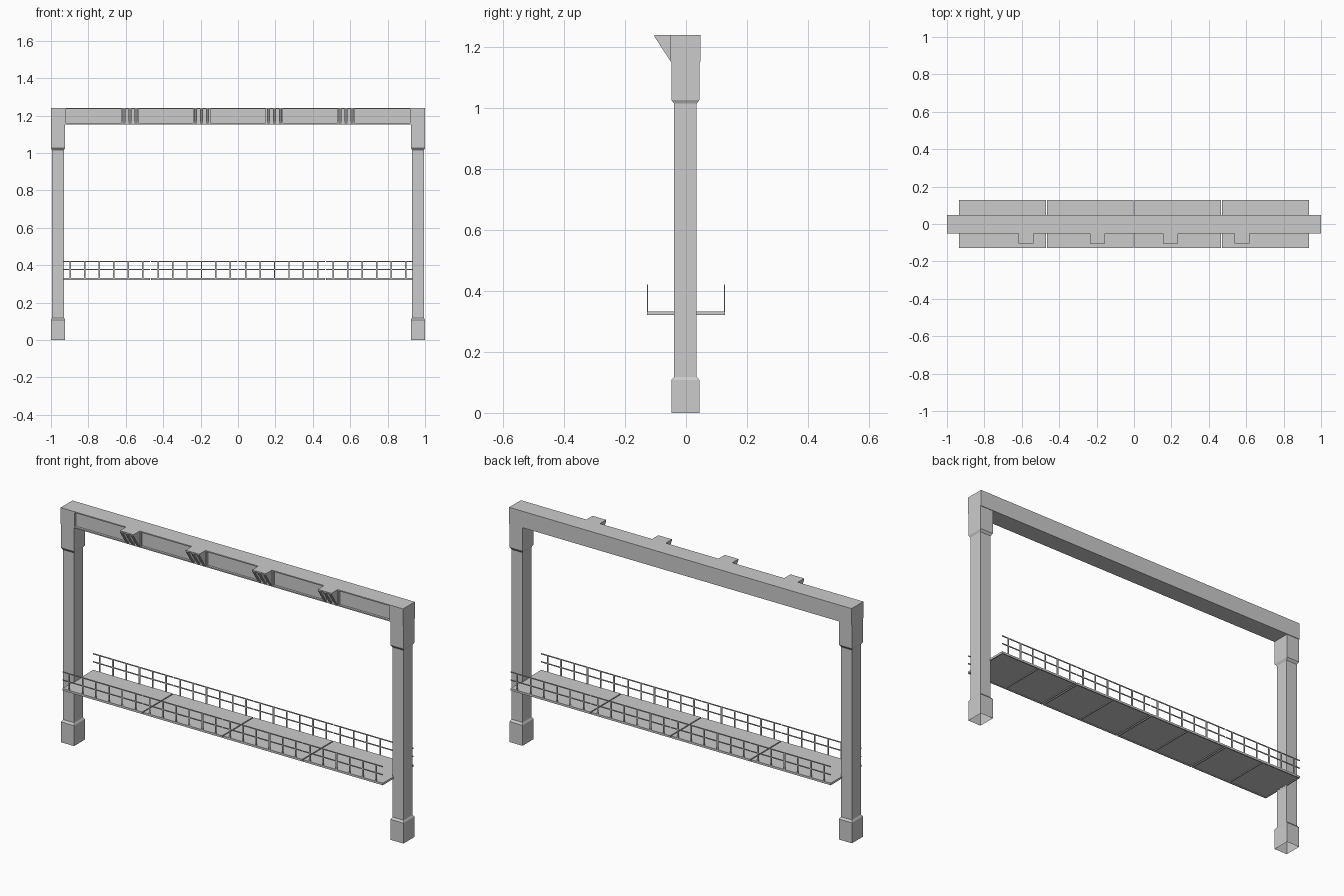
import bpy, bmesh

if "Cube" in bpy.data.objects:
    bpy.data.objects.remove(bpy.data.objects["Cube"])


def finish(name, bm):
    bmesh.ops.recalc_face_normals(bm, faces=bm.faces[:])
    me = bpy.data.meshes.new(name)
    bm.to_mesh(me)
    bm.free()
    ob = bpy.data.objects.new(name, me)
    bpy.context.collection.objects.link(ob)
    return ob


def box(bm, x0, x1, y0, y1, z0, z1):
    vs = bmesh.ops.create_cube(bm, size=1)["verts"]
    for v in vs:
        v.co.x = x0 if v.co.x < 0 else x1
        v.co.y = y0 if v.co.y < 0 else y1
        v.co.z = z0 if v.co.z < 0 else z1


def prism(bm, profile, x0, x1):
    """Extrude a closed (y, z) profile along x."""
    a = [bm.verts.new((x0, y, z)) for y, z in profile]
    b = [bm.verts.new((x1, y, z)) for y, z in profile]
    bm.faces.new(a)
    bm.faces.new(b[::-1])
    n = len(a)
    for i in range(n):
        j = (i + 1) % n
        bm.faces.new((a[i], b[i], b[j], a[j]))


# Columns: square rings lofted upward, open at the foot
COLUMN = [(0.038, 0.046, 0), (0.038, 0.046, 0.108), (0.032, 0.037, 0.118),
          (0.032, 0.037, 1.015), (0.038, 0.046, 1.027), (0.038, 0.046, 1.155)]
for side, label in ((-1, "left"), (1, "right")):
    bm = bmesh.new()
    rings = []
    for hx, hy, z in COLUMN:
        rings.append([bm.verts.new((side * 0.962 + sx * hx, sy * hy - 0.002, z))
                      for sx, sy in ((-1, -1), (1, -1), (1, 1), (-1, 1))])
    for lo, hi in zip(rings, rings[1:]):
        for i in range(4):
            j = (i + 1) % 4
            bm.faces.new((lo[i], lo[j], hi[j], hi[i]))
    bm.faces.new(rings[-1])
    finish(label + "_column", bm)

# Top beam: channel section with thin lips, solid blocks at both ends
Y0, Y1, Z0, Z1 = -0.051, 0.047, 1.153, 1.24
LIP, DEEP = 0.006, 0.012
bm = bmesh.new()
prism(bm, [(Y0, Z0), (Y1, Z0), (Y1, Z1), (Y0, Z1), (Y0, Z1 - LIP),
           (Y0 + DEEP, Z1 - LIP), (Y0 + DEEP, Z0 + LIP), (Y0, Z0 + LIP)], -0.92, 0.92)
for s in (-1, 1):
    box(bm, min(s * 0.92, s), max(s * 0.92, s), Y0, Y1, Z0, Z1)
finish("top_beam", bm)

# Brackets: top plate, three triangular ribs, stiffener behind
for k, cx in enumerate((-0.578, -0.194, 0.194, 0.578)):
    bm = bmesh.new()
    box(bm, cx - 0.04, cx + 0.04, -0.103, Y0 + 0.002, Z1 - 0.006, Z1)
    box(bm, cx - 0.046, cx + 0.046, Y0, Y0 + DEEP, Z0 + LIP, Z1 - LIP)
    for dx in (-0.032, 0, 0.032):
        prism(bm, [(Y0, Z0 + 0.002), (Y0, Z1 - 0.006), (-0.103, Z1 - 0.006)],
              cx + dx - 0.008, cx + dx + 0.008)
    finish("bracket_%d" % (k + 1), bm)

# Walkway: four decks on shallow frames, each with railings on both sides
W, GAP, HALF = 0.4675, 0.003, 0.128
for k in range(4):
    x0 = -0.935 + k * W + (GAP if k else 0)
    x1 = -0.935 + (k + 1) * W - (GAP if k < 3 else 0)
    bm = bmesh.new()
    box(bm, x0, x1, -HALF, HALF, 0.325, 0.332)
    for s in (-1, 1):
        ya, yb = sorted((s * HALF, s * (HALF - 0.006)))
        box(bm, x0, x1, ya, yb, 0.321, 0.326)
    xm = (x0 + x1) / 2
    for x in (x0 + 0.003, xm, x1 - 0.003):
        box(bm, x - 0.003, x + 0.003, -HALF + 0.005, HALF - 0.005, 0.321, 0.326)
    finish("walkway_deck_%d" % (k + 1), bm)

    bm = bmesh.new()
    step = (x1 - x0) / 6
    for s in (-1, 1):
        y = s * 0.1265
        for z in (0.376, 0.4185):
            box(bm, x0, x1, y - 0.002, y + 0.002, z - 0.0025, z + 0.0025)
        for i in range(6):
            x = x0 + (i + 0.5) * step
            box(bm, x - 0.0035, x + 0.0035, y - 0.002, y + 0.002, 0.331, 0.418)
    finish("railing_%d" % (k + 1), bm)
